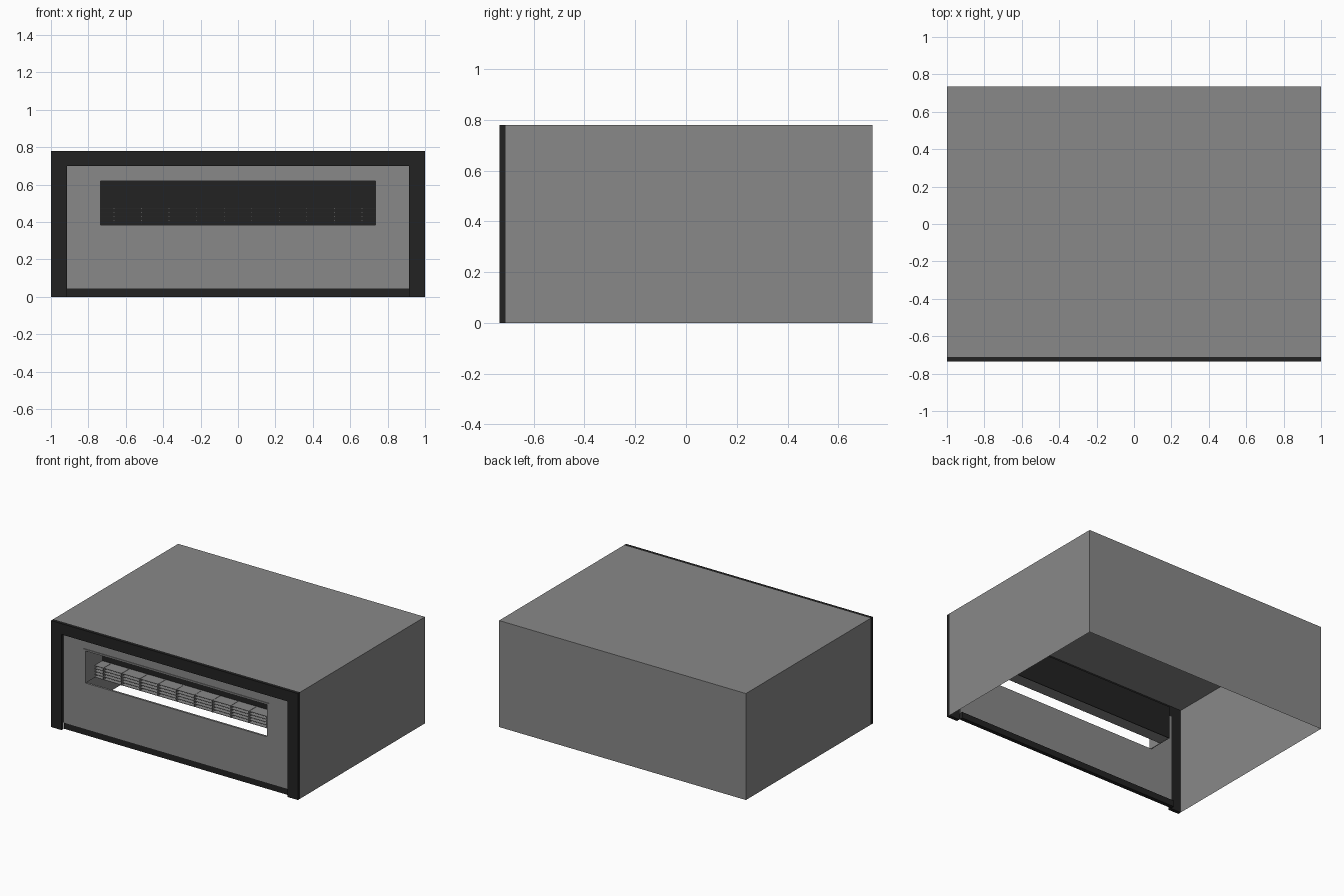
import bpy, bmesh

old = bpy.data.objects.get("Cube")
if old:
    bpy.data.objects.remove(old, do_unlink=True)


def material(name, value):
    m = bpy.data.materials.new(name)
    m.use_nodes = True
    colour = (value, value, value, 1)
    m.diffuse_color = colour
    m.node_tree.nodes["Principled BSDF"].inputs["Base Color"].default_value = colour
    return m


GREY = material("steel grey", 0.25)
BLACK = material("matt black", 0.016)


def finish(name, bm, mat):
    bmesh.ops.recalc_face_normals(bm, faces=bm.faces)
    mesh = bpy.data.meshes.new(name)
    bm.to_mesh(mesh)
    bm.free()
    mesh.materials.append(mat)
    ob = bpy.data.objects.new(name, mesh)
    bpy.context.collection.objects.link(ob)
    return ob


def add_box(bm, x, y, z):
    """Add a box given its (min, max) on each axis."""
    verts = bmesh.ops.create_cube(bm, size=1)["verts"]
    for v in verts:
        v.co = [lim[0] if c < 0 else lim[1] for c, lim in zip(v.co, (x, y, z))]
    return verts


def box(name, x, y, z, mat):
    bm = bmesh.new()
    add_box(bm, x, y, z)
    return finish(name, bm, mat)


def ring(name, outer, inner, y, mat):
    """Rectangular plate with a rectangular hole; rects are (half width, low, high)."""
    bm = bmesh.new()

    def loop(rect, depth):
        w, lo, hi = rect
        return [bm.verts.new((px, depth, pz))
                for px, pz in ((-w, lo), (w, lo), (w, hi), (-w, hi))]

    loops = [loop(outer, y[0]), loop(inner, y[0]), loop(inner, y[1]), loop(outer, y[1])]
    for a, b in zip(loops, loops[1:] + loops[:1]):
        for i in range(4):
            j = (i + 1) % 4
            bm.faces.new((a[i], a[j], b[j], b[i]))
    return finish(name, bm, mat)


BACK, FRONT, SEAM, HEIGHT = 0.735, -0.735, -0.71, 0.78

# Sheet casing, open at the front and underneath
bm = bmesh.new()
add_box(bm, (-1, 1), (SEAM, BACK), (0, HEIGHT))
bm.normal_update()
openings = [f for f in bm.faces if f.normal.z < -0.5 or f.normal.y < -0.5]
bmesh.ops.delete(bm, geom=openings, context='FACES')
finish("casing", bm, GREY)

# Black surround: an upside-down U
bm = bmesh.new()
half = [(1, 0), (1, HEIGHT)]
inside = [(0.915, 0.70), (0.915, 0)]
outline = half + [(-x, z) for x, z in reversed(half)]
outline += [(-x, z) for x, z in reversed(inside)] + inside
face = bm.faces.new([bm.verts.new((x, FRONT, z)) for x, z in outline])
extruded = bmesh.ops.extrude_face_region(bm, geom=[face])["geom"]
for v in extruded:
    if isinstance(v, bmesh.types.BMVert):
        v.co.y = SEAM
finish("front_surround", bm, BLACK)
box("bottom_bar", (-0.915, 0.915), (-0.708, -0.68), (0, 0.045), BLACK)

# Front panel with its outlet opening and slim trim
OPENING = (0.735, 0.385, 0.62)
ring("front_panel", (0.915, 0.045, 0.70), OPENING, (SEAM, -0.70), GREY)
ring("outlet_trim", (0.75, 0.372, 0.632), OPENING, (-0.715, SEAM), GREY)

# Outlet duct behind the opening
REAR = -0.52
for side, sign in (("left", 1), ("right", -1)):
    x = sorted((sign * 0.735, sign * 0.74))
    box(side + "_duct_wall", x, (-0.70, REAR), (0.385, 0.625), GREY)
box("duct_top", (-0.735, 0.735), (-0.70, REAR), (0.62, 0.625), GREY)
box("duct_back", (-0.74, 0.74), (REAR, REAR + 0.005), (0.385, 0.625), BLACK)

# Louvre: stacked blades crossed by thin dividers
bm = bmesh.new()
for i in range(5):
    z = 0.387 + 0.021 * i
    add_box(bm, (-0.735, 0.735), (-0.61, REAR), (z, z + 0.003))
for i in range(10):
    x = -0.663 + 0.1473 * i
    add_box(bm, (x - 0.002, x + 0.002), (-0.612, REAR), (0.387, 0.476))
finish("louvre", bm, GREY)
